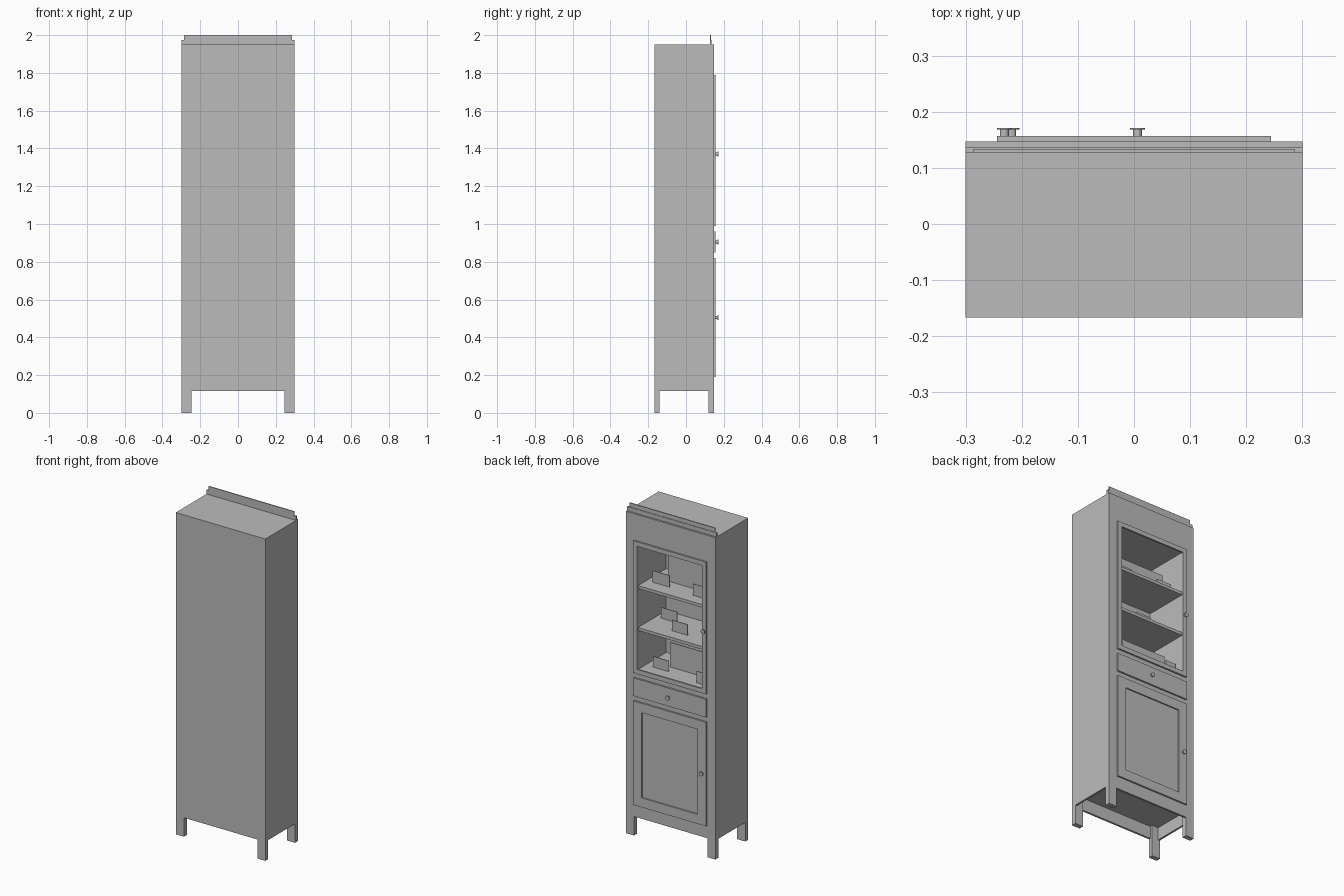
import bpy, bmesh
from math import pi
from mathutils import Matrix

cube = bpy.data.objects.get("Cube")
if cube:
    bpy.data.objects.remove(cube, do_unlink=True)

grey = bpy.data.materials.new("plain grey")
grey.use_nodes = True
COLOUR = (0.5, 0.5, 0.5, 1)
grey.diffuse_color = COLOUR
grey.node_tree.nodes["Principled BSDF"].inputs["Base Color"].default_value = COLOUR


def add_object(name, bm):
    mesh = bpy.data.meshes.new(name)
    bm.to_mesh(mesh)
    bm.free()
    mesh.materials.append(grey)
    obj = bpy.data.objects.new(name, mesh)
    bpy.context.collection.objects.link(obj)
    return obj


def box(name, x, y, z):
    """Box spanning the given (low, high) pairs."""
    bm = bmesh.new()
    size = [b - a for a, b in (x, y, z)]
    mid = [(a + b) / 2 for a, b in (x, y, z)]
    bmesh.ops.create_cube(bm, size=1, matrix=Matrix.Translation(mid) @ Matrix.Diagonal((*size, 1)))
    return add_object(name, bm)


def frame(name, half, z, border, y):
    """Rectangular door frame made of two stiles and two rails."""
    inner = half - border
    box(name + "_stile_left", (inner, half), y, z)
    box(name + "_stile_right", (-half, -inner), y, z)
    box(name + "_rail_bottom", (-inner, inner), y, (z[0], z[0] + border))
    box(name + "_rail_top", (-inner, inner), y, (z[1] - border, z[1]))


def knob(name, x, z):
    """Round stem with a thin wider cap, pointing along +y."""
    bm = bmesh.new()
    for radius, y0, y1 in ((0.008, FACE, 0.169), (0.0135, 0.168, 0.171)):
        place = Matrix.Translation((x, (y0 + y1) / 2, z)) @ Matrix.Rotation(pi / 2, 4, "X")
        bmesh.ops.create_cone(bm, cap_ends=True, segments=16, radius1=radius,
                              radius2=radius, depth=y1 - y0, matrix=place)
    add_object(name, bm)


# Main dimensions
W, BACK, BODY, FACE = 0.3, -0.167, 0.147, 0.157
INNER, INNER_BACK = 0.22, -0.125
SKIRT, BASE, FLOOR, CEILING, TOP = 0.115, 0.19, 1.012, 1.768, 1.95
depth, wide, niche = (BACK, BODY), (-W, W), (-INNER, INNER)

# Carcass around the open display niche
box("lower_carcass", wide, depth, (BASE, FLOOR))
box("top_carcass", wide, depth, (CEILING, TOP))
box("left_wall", (INNER, W), depth, (FLOOR, CEILING))
box("right_wall", (-W, -INNER), depth, (FLOOR, CEILING))
box("back_wall", niche, (BACK, INNER_BACK), (FLOOR, CEILING))

# Skirt and legs under the carcass
T = 0.012
box("front_skirt", wide, (BODY - T, BODY), (SKIRT, BASE))
box("back_skirt", wide, (BACK, BACK + T), (SKIRT, BASE))
for side, s in (("left", 1), ("right", -1)):
    box(side + "_skirt", sorted((s * W, s * (W - T))), depth, (SKIRT, BASE))
    leg_x = sorted((s * W, s * 0.246))
    box(side + "_door_side_leg", leg_x, (0.118, BODY), (0, BASE))
    box(side + "_back_side_leg", leg_x, (BACK, -0.139), (0, BASE))

# Stepped cornice
box("cornice_lower", wide, (0.127, 0.136), (TOP, 1.975))
box("cornice_upper", (-0.287, 0.287), (0.127, 0.133), (TOP, 2.0))

# Shelves
shelves = (1.52, 1.266)
for i, z in enumerate(shelves):
    box(f"shelf_{i + 1}", niche, (INNER_BACK, 0.145), (z - 0.018, z))

# Doors, drawer and knobs
DOOR = 0.244
front = (BODY, FACE)
frame("display_door", DOOR, (0.99, 1.79), 0.027, front)
box("drawer_front", (-DOOR, DOOR), front, (0.85, 0.96))
frame("lower_door", DOOR, (0.19, 0.82), 0.057, front)
box("lower_door_panel", (-0.19, 0.19), (BODY, 0.149), (0.24, 0.77))
knob("display_door_knob", -0.231, 1.37)
knob("drawer_knob", 0.006, 0.905)
knob("lower_door_knob", -0.218, 0.505)

# Upright cards standing on the shelves: left edge, right edge, y, level, height
levels = (*shelves, FLOOR)
cards = [
    (0.18, 0.067, 0.06, 0, 0.07), (-0.1, -0.2, 0.073, 0, 0.07), (0.12, -0.2, 0.0, 0, 0.16),
    (0.187, 0.08, -0.03, 1, 0.065), (0.045, -0.062, 0.07, 1, 0.065),
    (0.172, 0.065, 0.07, 2, 0.065), (-0.141, -0.21, 0.1, 2, 0.07), (0.096, -0.2, 0.016, 2, 0.15),
]
for i, (left, right, y, level, height) in enumerate(cards):
    z = levels[level]
    box(f"display_card_{i + 1}", (right, left), (y - 0.002, y + 0.002), (z, z + height))
